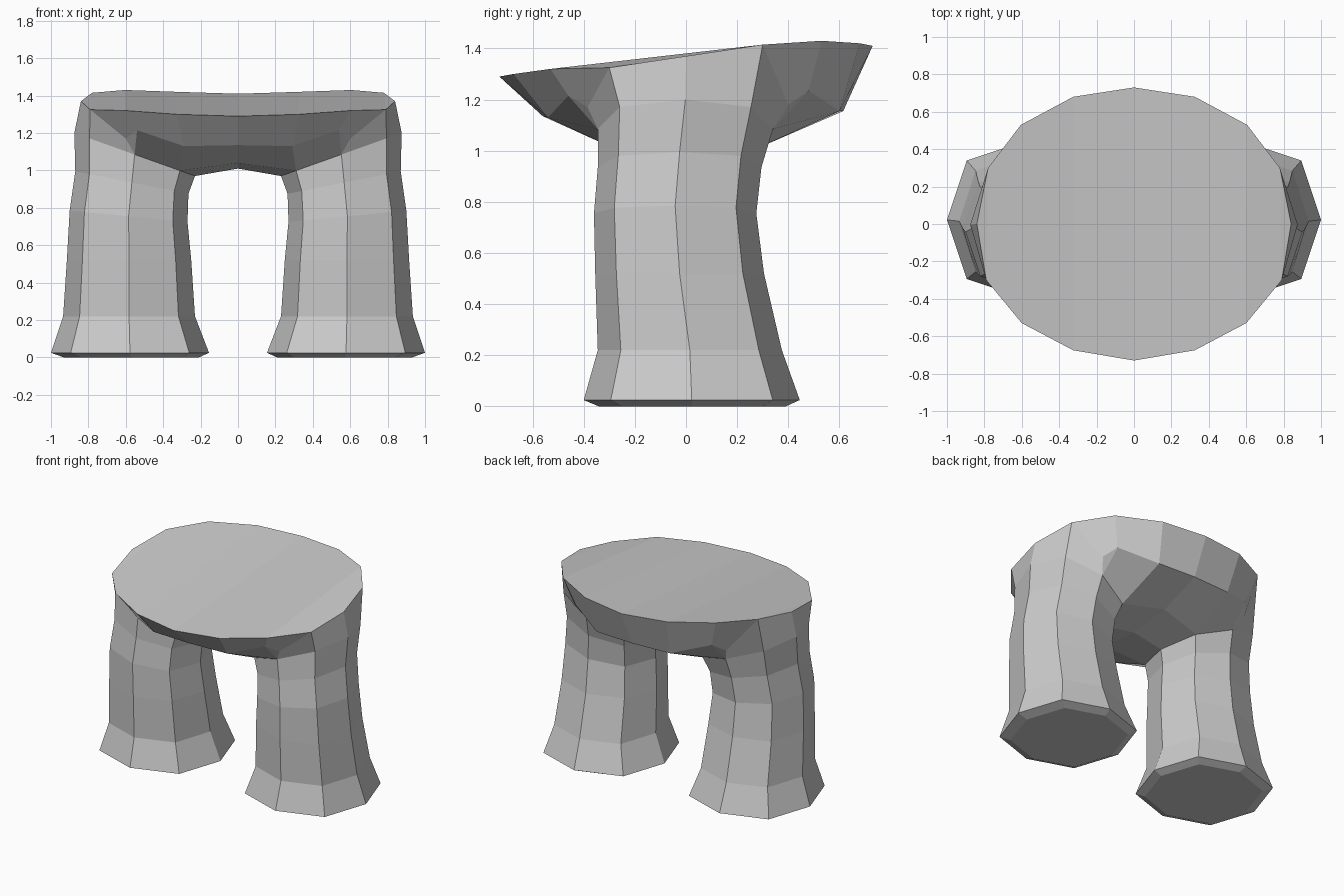
import bpy
import bmesh
import math
from mathutils import Matrix

if "Cube" in bpy.data.objects:
    bpy.data.objects.remove(bpy.data.objects["Cube"], do_unlink=True)

grey = bpy.data.materials.new("plain grey")
grey.use_nodes = True
grey.diffuse_color = (0.6, 0.6, 0.6, 1)
grey.node_tree.nodes["Principled BSDF"].inputs["Base Color"].default_value = (0.6, 0.6, 0.6, 1)

# Leg sections: height, height tilt, inner x, outer x, front y, back y
SECTIONS = [
    (0.0, 0.0, 0.21, 0.93, -0.34, 0.39),
    (0.025, 0.0, 0.155, 1.0, -0.40, 0.445),
    (0.22, 0.0, 0.23, 0.935, -0.345, 0.375),
    (0.52, 0.0, 0.25, 0.915, -0.355, 0.305),
    (0.755, 0.03, 0.27, 0.90, -0.36, 0.275),
    (0.935, 0.06, 0.265, 0.87, -0.345, 0.295),
    (1.085, 0.115, 0.23, 0.875, -0.345, 0.34),
]
# Rim and belly points from the middle outwards
FRONT_RIM = [(0, -0.73, 1.29), (0.325, -0.675, 1.30), (0.6, -0.53, 1.32), (0.79, -0.3, 1.325)]
BACK_RIM = [(0, 0.73, 1.41), (0.325, 0.68, 1.42), (0.605, 0.53, 1.43), (0.78, 0.3, 1.415)]
FRONT_BELLY = [(0, -0.56, 1.135), (0.29, -0.54, 1.13), (0.54, -0.46, 1.215), (0.6, -0.385, 1.17)]
BACK_BELLY = [(0, 0.615, 1.155), (0.29, 0.6, 1.155), (0.54, 0.48, 1.235), (0.6, 0.4, 1.18)]

bm = bmesh.new()


def points(coords):
    return [bm.verts.new(c) for c in coords]


def leg_ring(z, tilt, x_in, x_out, y_front, y_back):
    """Eight-sided section, starting at the outer side and turning to the back."""
    ring = []
    for i in range(8):
        a = i * math.pi / 4
        k = 1.06 if i % 2 else 1.0
        c, s = k * math.cos(a), k * math.sin(a)
        ring.append(((x_in + x_out) / 2 + c * (x_out - x_in) / 2,
                     (y_front + y_back) / 2 + s * (y_back - y_front) / 2,
                     z + tilt * c))
    return points(ring)


# Leg with a closed sole
rings = [leg_ring(*s) for s in SECTIONS]
bm.faces.new(rings[0])
for low, high in zip(rings, rings[1:]):
    for i in range(8):
        j = (i + 1) % 8
        bm.faces.new((low[i], low[j], high[j], high[i]))
hip = rings[-1]

# Crotch strip between the legs
crotch_front, crotch_mid, crotch_back = points(
    [(0, -0.3, 1.04), (0, 0, 1.01), (0, 0.31, 1.045)])
bm.faces.new((hip[3], hip[4], crotch_mid, crotch_back))
bm.faces.new((hip[4], hip[5], crotch_front, crotch_mid))

# Overhanging belly and seat, joined to the hip section
side = bm.verts.new((0.84, 0, 1.37))


def overhang(rim_coords, belly_coords, crotch, inner, mid, outer):
    rim, belly = points(rim_coords), points(belly_coords)
    for i in range(3):
        bm.faces.new((rim[i], rim[i + 1], belly[i + 1], belly[i]))
    bm.faces.new((belly[0], belly[1], inner, crotch))
    bm.faces.new((belly[1], belly[2], mid, inner))
    bm.faces.new((belly[2], belly[3], mid))
    bm.faces.new((belly[3], rim[3], outer, mid))
    bm.faces.new((rim[3], side, hip[0], outer))
    return rim


front = overhang(FRONT_RIM, FRONT_BELLY, crotch_front, hip[5], hip[6], hip[7])
back = overhang(BACK_RIM, BACK_BELLY, crotch_back, hip[3], hip[2], hip[1])

# Sloping top
for i in range(3):
    bm.faces.new((front[i], front[i + 1], back[i + 1], back[i]))
bm.faces.new((front[3], side, back[3]))

# Mirror to the other side
bmesh.ops.mirror(bm, geom=bm.verts[:] + bm.edges[:] + bm.faces[:],
                 matrix=Matrix.Identity(4), merge_dist=0.0005, axis='X')
bmesh.ops.remove_doubles(bm, verts=bm.verts[:], dist=0.0005)
bmesh.ops.recalc_face_normals(bm, faces=bm.faces[:])

mesh = bpy.data.meshes.new("lower_body")
bm.to_mesh(mesh)
bm.free()
mesh.materials.append(grey)
body = bpy.data.objects.new("lower_body", mesh)
bpy.context.collection.objects.link(body)
